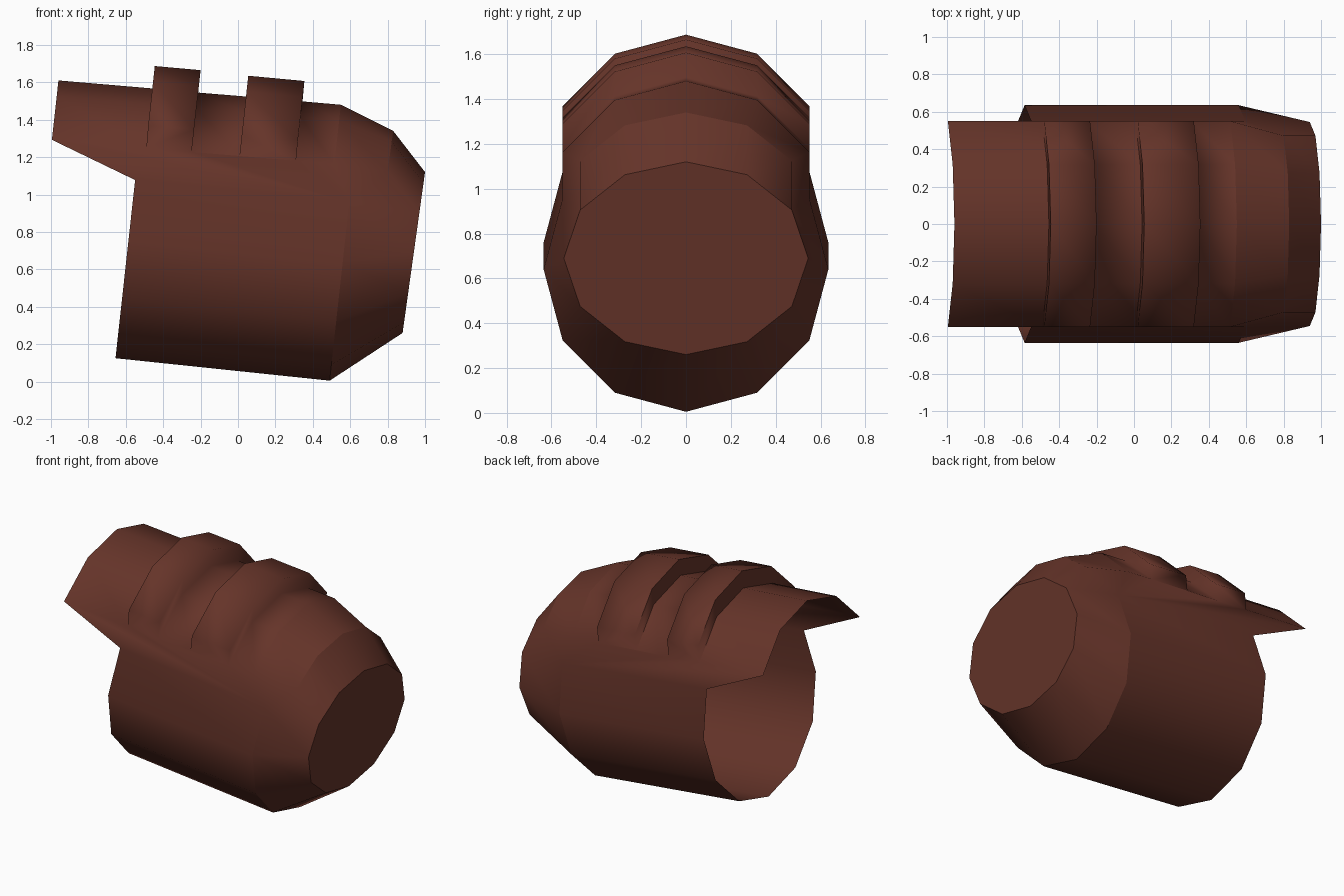
import bpy, bmesh, math

if "Cube" in bpy.data.objects:
    bpy.data.objects.remove(bpy.data.objects["Cube"])

# Single colour
brown = bpy.data.materials.new("red_brown")
brown.use_nodes = True
colour = (0.13, 0.034, 0.022, 1)
brown.diffuse_color = colour
brown.node_tree.nodes["Principled BSDF"].inputs["Base Color"].default_value = colour
brown.node_tree.nodes["Principled BSDF"].inputs["Roughness"].default_value = 0.8

bm = bmesh.new()
BODY = (0.635, 0.07, 0.635)   # half width, lean, half height
TIP = (0.545, 0.06, 0.43)
UPPER = range(30, 151, 30)
LOWER = range(150, 391, 30)


def arc(top, size, angles):
    """Row of vertices on a leaning ellipse whose highest point is top."""
    width, lean, height = size
    row = []
    for a in angles:
        c, s = math.cos(math.radians(a)), math.sin(math.radians(a))
        row.append(bm.verts.new((top[0] - lean * (1 - s), width * c,
                                 top[1] - height * (1 - s))))
    return row


def loft(a, b):
    for i in range(len(a) - 1):
        bm.faces.new((a[i], a[i + 1], b[i + 1], b[i]))


def crease(row):
    for a, b in zip(row, row[1:]):
        edge = bm.edges.get((a, b))
        if edge:
            edge.smooth = False


# Lower shell: round tube tapering to the closed end
open_rim = arc((-0.515, 1.395), BODY, LOWER)
shoulder = arc((0.63, 1.275), BODY, LOWER)
cap = arc((1.0, 1.12), TIP, range(30, 390, 30))
cap_upper = cap[:5]
cap_lower = cap[4:] + cap[:1]
loft(open_rim, shoulder)
loft(shoulder, cap_lower)
bm.faces.new(cap)

# Raised upper shell: overhanging flap, then two stepped bands
stations = [(-0.96, 1.61), (-0.455, 1.567), (-0.445, 1.687), (-0.2, 1.665),
            (-0.213, 1.545), (0.043, 1.524), (0.055, 1.635), (0.355, 1.607),
            (0.345, 1.498), (0.55, 1.48)]
rows = [arc(p, BODY, UPPER) for p in stations]
slope = arc((0.83, 1.34), TIP, UPPER)
for a, b in zip(rows + [slope], rows[1:] + [slope, cap_upper]):
    loft(a, b)

# Flat side walls joining the upper and lower shells
for upper, lower in ((0, -1), (-1, 0)):
    bm.faces.new([open_rim[lower], shoulder[lower]] + [r[upper] for r in reversed(rows)])
    bm.faces.new((shoulder[lower], cap_upper[upper], slope[upper], rows[-1][upper]))

bmesh.ops.recalc_face_normals(bm, faces=bm.faces)
if next(f for f in bm.faces if len(f.verts) == 12 and f.calc_center_median().x > 0.9).normal.x < 0:
    bmesh.ops.reverse_faces(bm, faces=bm.faces)

# Smooth everywhere except the band fronts, shoulder and end cap
for face in bm.faces:
    face.smooth = True
for row in (rows[1], rows[2], rows[5], rows[6], rows[-1], slope, shoulder, cap + cap[:1]):
    crease(row)

mesh = bpy.data.meshes.new("armour_shell")
bm.to_mesh(mesh)
bm.free()
mesh.materials.append(brown)
shell = bpy.data.objects.new("armour_shell", mesh)
bpy.context.collection.objects.link(shell)
